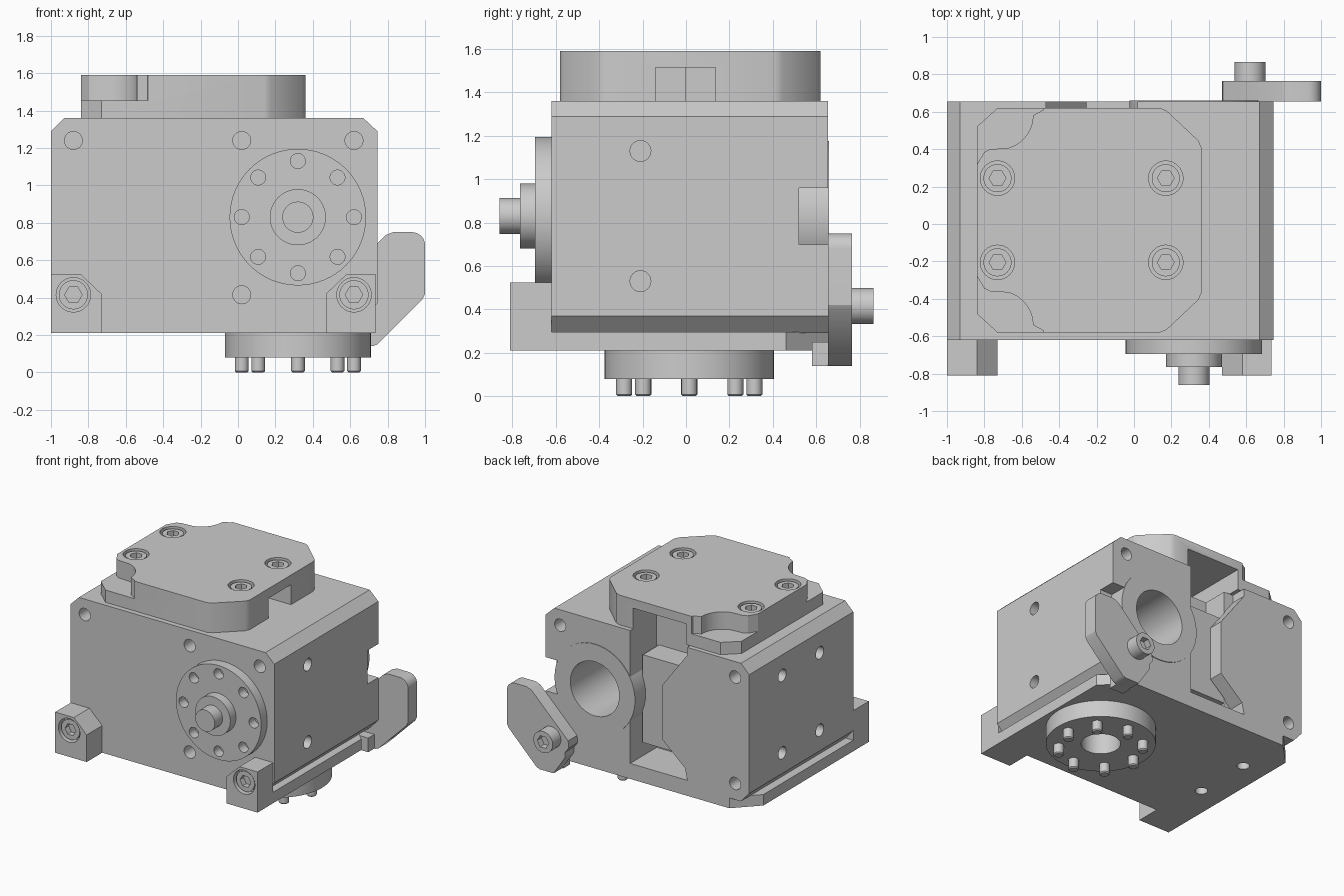
import bpy, bmesh
from math import sin, cos, pi, radians

if "Cube" in bpy.data.objects:
    bpy.data.objects.remove(bpy.data.objects["Cube"])


def prism(name, pts, axis, a, b):
    """Extrude a 2D outline along an axis from a to b."""
    put = {'x': lambda u, v, w: (w, u, v),
           'y': lambda u, v, w: (u, w, v),
           'z': lambda u, v, w: (u, v, w)}[axis]
    bm = bmesh.new()
    lo = [bm.verts.new(put(u, v, a)) for u, v in pts]
    hi = [bm.verts.new(put(u, v, b)) for u, v in pts]
    n = len(pts)
    bm.faces.new(lo)
    bm.faces.new(hi)
    for i in range(n):
        j = (i + 1) % n
        bm.faces.new((lo[i], lo[j], hi[j], hi[i]))
    bmesh.ops.recalc_face_normals(bm, faces=bm.faces)
    me = bpy.data.meshes.new(name)
    bm.to_mesh(me)
    bm.free()
    ob = bpy.data.objects.new(name, me)
    bpy.context.collection.objects.link(ob)
    return ob


def arc(cu, cv, r, a0, a1, n):
    return [(cu + r * cos(radians(a0 + (a1 - a0) * i / n)),
             cv + r * sin(radians(a0 + (a1 - a0) * i / n))) for i in range(n + 1)]


def cyl(name, axis, cu, cv, r, a, b, n=48):
    pts = [(cu + r * cos(2 * pi * i / n), cv + r * sin(2 * pi * i / n)) for i in range(n)]
    return prism(name, pts, axis, a, b)


def box(name, x0, x1, y0, y1, z0, z1):
    return prism(name, [(x0, y0), (x1, y0), (x1, y1), (x0, y1)], 'z', z0, z1)


def activate(ob):
    bpy.ops.object.select_all(action='DESELECT')
    ob.select_set(True)
    bpy.context.view_layer.objects.active = ob


def cut(ob, *cutters):
    activate(ob)
    for c in cutters:
        c.hide_render = True
        m = ob.modifiers.new('cut', 'BOOLEAN')
        m.operation, m.solver, m.object = 'DIFFERENCE', 'EXACT', c
        bpy.ops.object.modifier_apply(modifier=m.name)
        bpy.data.objects.remove(c)


def bolt(name, axis, u, v, r, a, b):
    """Socket head bolt whose visible end is at b."""
    s = 1 if b > a else -1
    head = cyl(name, axis, u, v, r, a, b, 32)
    cut(head, cyl('hex', axis, u, v, r * 0.6, b - s * 0.05, b + s * 0.05, 6))


def ring_points(cu, cv, r, n=8):
    return [(cu + r * cos(2 * pi * i / n), cv + r * sin(2 * pi * i / n)) for i in range(n)]


CX, CZ, CY = 0.32, 0.83, 0.015   # shaft axes

# Housing: chamfered block
housing = prism('housing', [(-1, 0.37), (-0.93, 0.29), (0.67, 0.29), (0.745, 0.37),
                            (0.745, 1.29), (0.67, 1.36), (-0.93, 1.36), (-1, 1.29)],
                'y', -0.62, 0.655)
# rear channel, side notch and bore
cut(housing,
    prism('channel', [(0.02, 0.33), (-0.47, 0.33), (-0.45, 0.42), (-0.255, 0.59),
                      (-0.255, 1.01), (-0.47, 1.3), (-0.47, 1.5), (0.02, 1.5)], 'y', 0.53, 0.8),
    box('channel_deep', -0.39, 0.02, 0.33, 0.54, 0.33, 1.5),
    box('side_notch', 0.6, 0.9, 0.52, 0.8, 0.70, 0.96),
    cyl('bore', 'y', CX, CZ, 0.335, 0.45, 0.8),
    cyl('bore_deep', 'y', CX, CZ, 0.21, 0.0, 0.5))
# housing screw holes
for x, z in ((-0.88, 1.24), (0.02, 1.24), (0.62, 1.24), (0.02, 0.415)):
    cut(housing, cyl('h', 'y', x, z, 0.048, -0.7, -0.42, 24))
for x, z in ((-0.88, 1.24), (-0.88, 0.415), (0.62, 1.24)):
    cut(housing, cyl('h', 'y', x, z, 0.048, 0.45, 0.8, 24))
for z in (0.53, 1.13):
    cut(housing, cyl('h', 'x', -0.21, z, 0.048, 0.55, 0.9, 24))
    for y in (-0.21, 0.25):
        cut(housing, cyl('h', 'x', y, z, 0.048, -1.1, -0.8, 24))

# Insert block in the channel
box('channel_block', -0.39, 0.0, 0.3, 0.53, 0.45, 1.13)

# Rear bearing ring
ring = cyl('rear_ring', 'y', CX, CZ, 0.345, 0.4, 0.66)
cut(ring, cyl('h', 'y', CX, CZ, 0.21, 0.3, 0.8))

# Front flange with hub and shaft
flange = cyl('front_flange', 'y', CX, CZ, 0.365, -0.695, -0.6, 64)
for u, v in ring_points(CX, CZ, 0.30):
    cut(flange, cyl('h', 'y', u, v, 0.04, -0.8, -0.61, 20))
cyl('front_hub', 'y', CX, CZ, 0.15, -0.765, -0.69)
cyl('front_shaft', 'y', CX, CZ, 0.083, -0.86, -0.76)

# Base plate
base = prism('base_plate', [(-1, -0.62), (0.735, -0.62), (0.735, 0.46), (0.54, 0.655),
                            (-0.83, 0.655), (-1, 0.48)], 'z', 0.21, 0.295)
for y in (-0.21, 0.25):
    cut(base, cyl('h', 'z', -0.80, y, 0.045, 0.1, 0.28, 24))
cut(base, cyl('h', 'z', CX, CY, 0.14, 0.1, 0.4))
box('base_lug', 0.59, 0.71, 0.58, 0.66, 0.14, 0.25)

# Front clamp feet with bolts
for side, x0, x1, bx in (('left', -1, -0.73, -0.88), ('right', 0.735, 0.47, 0.62)):
    d = 0.11 if x1 > x0 else -0.11
    foot = prism(side + '_foot', [(x0, 0.21), (x1, 0.21), (x1, 0.42), (x1 - d, 0.525),
                                  (x0, 0.525)], 'y', -0.81, -0.62)
    cut(foot, cyl('h', 'y', bx, 0.415, 0.092, -0.9, -0.75, 32))
    bolt(side + '_foot_bolt', 'y', bx, 0.415, 0.078, -0.74, -0.795)

# Bottom flange with pins
bottom = cyl('bottom_flange', 'z', CX, CY, 0.39, 0.08, 0.21, 64)
cut(bottom, cyl('h', 'z', CX, CY, 0.14, 0.0, 0.3))
for i, (u, v) in enumerate(ring_points(CX, CY, 0.30)):
    pin = cyl(f'bottom_pin_{i}', 'z', u, v, 0.037, 0.0, 0.1, 20)
    bev = pin.modifiers.new('bevel', 'BEVEL')
    bev.width, bev.segments, bev.angle_limit = 0.008, 1, radians(40)

# Top cap with underside slots and stepped corners
cap = prism('top_cap', [(-0.73, 0.62), (-0.84, 0.52), (-0.84, -0.48), (-0.73, -0.58),
                        (0.14, -0.58), (0.175, -0.565), (0.345, -0.405), (0.36, -0.37),
                        (0.36, 0.41), (0.345, 0.445), (0.175, 0.605), (0.14, 0.62)],
            'z', 1.36, 1.59)
for s in (1, -1):
    pts = [(-0.47, 0.66), (-0.485, 0.61), (-0.54, 0.58)] + arc(-0.72, 0.58, 0.18, -8, -75, 8)
    pts += [(-0.77, 0.4), (-0.80, 0.385), (-0.845, 0.31), (-0.95, 0.31), (-0.95, 0.7), (-0.47, 0.7)]
    cut(cap, prism('step', [(x, 0.02 + s * (y - 0.02)) for x, y in pts], 'z', 1.455, 1.8))
cut(cap, box('rear_slot', -0.44, 0.02, 0.0, 0.9, 1.2, 1.52),
    box('side_slot', -0.05, 0.6, -0.14, 0.135, 1.2, 1.515))
for i, x in enumerate((-0.73, 0.17)):
    for j, y in enumerate((-0.205, 0.245)):
        cut(cap, cyl('h', 'z', x, y, 0.092, 1.54, 1.7, 32))
        bolt(f'cap_bolt_{i}{j}', 'z', x, y, 0.075, 1.53, 1.58)

# Rear clamp lever with bolt
prism('clamp_lever', [(1, 0.42), (0.985, 0.39), (0.745, 0.15), (0.72, 0.14), (0.60, 0.14),
                      (0.50, 0.29), (0.50, 0.33), (0.47, 0.37), (0.475, 0.425),
                      (0.79, 0.735), (0.83, 0.75)] + arc(0.93, 0.68, 0.07, 90, 0, 8),
      'y', 0.655, 0.765)
bolt('lever_bolt', 'y', 0.62, 0.415, 0.083, 0.75, 0.865)

# Smooth round surfaces, keep edges sharp
for ob in list(bpy.context.scene.objects):
    activate(ob)
    bpy.ops.object.shade_smooth_by_angle(angle=radians(25))
